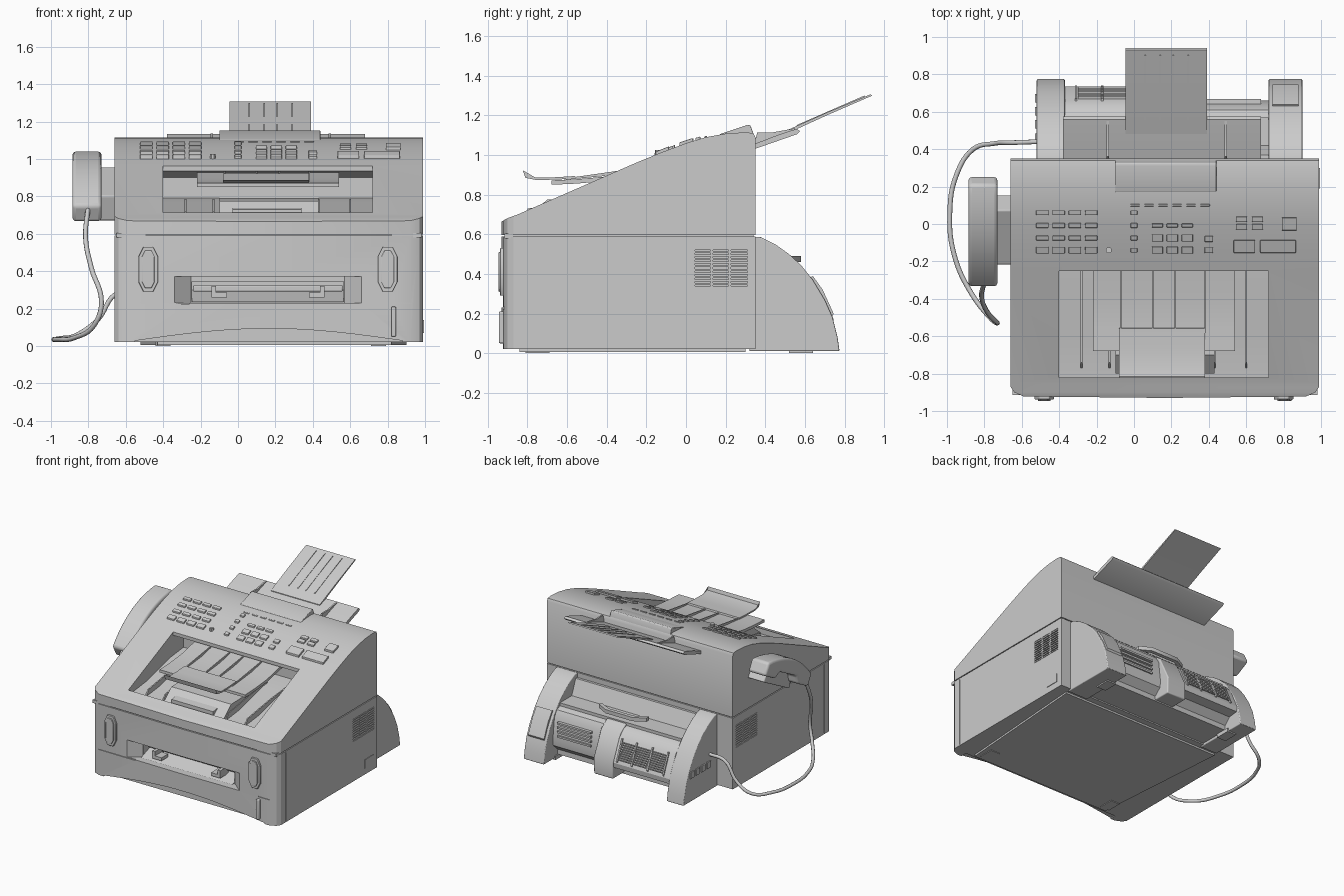
import bpy, bmesh
from math import radians, sin, cos, pi


def prism(name, pts, axis, a, b, bevel=0):
    """Extrude a 2D outline along an axis: 0 -> (y,z), 1 -> (x,z), 2 -> (x,y)."""
    bm = bmesh.new()

    def ring(t):
        out = []
        for p in pts:
            co = list(p)
            co.insert(axis, t)
            out.append(bm.verts.new(co))
        return out
    lo, hi = ring(a), ring(b)
    bm.faces.new(lo)
    bm.faces.new(hi)
    n = len(pts)
    for i in range(n):
        j = (i + 1) % n
        bm.faces.new((lo[i], lo[j], hi[j], hi[i]))
    bmesh.ops.recalc_face_normals(bm, faces=bm.faces)
    me = bpy.data.meshes.new(name)
    bm.to_mesh(me)
    bm.free()
    ob = bpy.data.objects.new(name, me)
    bpy.context.collection.objects.link(ob)
    if bevel:
        m = ob.modifiers.new("bevel", 'BEVEL')
        m.width, m.segments, m.limit_method = bevel, 3, 'ANGLE'
    return ob


def box(name, x0, x1, y0, y1, z0, z1, bevel=0):
    return prism(name, [(x0, y0), (x1, y0), (x1, y1), (x0, y1)], 2, z0, z1, bevel)


def boolean(ob, cutter, op='DIFFERENCE'):
    m = ob.modifiers.new("bool", 'BOOLEAN')
    m.operation, m.object, m.solver = op, cutter, 'EXACT'
    dg = bpy.context.evaluated_depsgraph_get()
    me = bpy.data.meshes.new_from_object(ob.evaluated_get(dg))
    ob.modifiers.clear()
    ob.data = me
    bpy.data.objects.remove(cutter)


def lerp(table, y):
    for (y0, z0), (y1, z1) in zip(table, table[1:]):
        if y <= y1:
            return z0 + (z1 - z0) * (y - y0) / (y1 - y0)
    return table[-1][1]


PLAN = [(-.66, .35), (-.66, -.87), (-.64, -.9), (-.59, -.922), (.165, -.93),
        (.92, -.922), (.97, -.9), (.99, -.87), (.99, .35)]
TOP = [(-.93, .665), (-.9, .682), (-.85, .7), (-.25, .962), (-.12, 1.015), (0, 1.06),
       (.1, 1.09), (.2, 1.108), (.3, 1.115), (.34, 1.11)]

# Lower body: arched front skirt, scooped feed slot and panel seams
lower = prism("lower_body", PLAN, 2, .02, .59)
arch = [(-.55 + 1.43 * i / 16, .028 + .065 * sin(pi * i / 16)) for i in range(17)]
boolean(lower, prism("cut", arch + [(.88, 0), (-.55, 0)], 1, -1, -.87))
boolean(lower, prism("cut", [(-.37, -.95), (-.25, -.85), (.57, -.85), (.69, -.95)], 2, .23, .37))
boolean(lower, box("cut", -.245, .565, -.9, -.7, .235, .345))
G = .004
for x0, x1 in ((-.7, -.655), (.985, 1.1)):
    boolean(lower, box("cut", x0, x1, -.81 - G, -.81 + G, .03, .58))
    boolean(lower, box("cut", x0 + (.033 if x0 < 0 else -.008), x1 + (.018 if x0 < 0 else 0), .045, .31, .34, .52))
for x0, x1 in ((-.7, -.26), (.83, 1.1)):
    boolean(lower, box("cut", x0, x1, -1, -.917, .228 - G, .228 + G))

# Upper body: sloped profile with the paper output bay
upper = prism("upper_body", PLAN, 2, .597, 1.3)
boolean(upper, prism("cut", [(-1, .5), (-1, .64), (-.935, .65)] + TOP + [(.35, 1.09), (.36, 1.09), (.36, .5)],
                     0, -1.2, 1.2), 'INTERSECT')
boolean(upper, prism("cut", [(-.82, 1.3), (-.82, .67), (-.6, .695), (-.3, .77), (-.12, .79),
                             (-.12, .9), (-.25, .935), (-.25, 1.3)], 0, -.4, .72))
box("body_seam_core", -.65, .98, -.915, .34, .58, .605)
prism("base_plate", [(-.43, -.84), (.82, -.84), (.9, .3), (-.52, .3)], 2, .005, .03)
for x in (-.4, .75):
    for y in (-.75, .58):
        box("foot", x - .04, x + .04, y - .06, y + .06, 0, .03)

# Side grilles, side label recess frame and front switch
for s, x in ((-1, -.66), (1, .99)):
    for i in range(10):
        z = .349 + .018 * i
        box("side_grille_slat", min(x, x - s * .012), max(x, x - s * .012), .045, .31, z - .005, z + .005)
    for y in (.13, .22):
        box("side_grille_post", min(x, x - s * .012), max(x, x - s * .012), y - .006, y + .006, .34, .52)
box("side_cover", .98, .994, .19, .3, .07, .14)
box("power_switch", .82, .845, -.945, -.9, .05, .21, .006)

# Front grips
for gx in (-.48, .8):
    for k, (w, h, d) in enumerate(((.052, .12, .938), (.034, .1, .946))):
        prism("front_grip", [(gx - w, .41 - h + w), (gx - w * .5, .41 - h), (gx + w * .5, .41 - h), (gx + w, .41 - h + w),
                             (gx + w, .41 + h - w), (gx + w * .5, .41 + h), (gx - w * .5, .41 + h), (gx - w, .41 + h - w)],
              1, -d, -.9, .004)

# Manual feed tray with its two paper guides
prism("feed_ramp", [(-.88, .235), (-.7, .235), (-.7, .30)], 0, -.245, .565)
box("feed_roller_bar", -.24, .56, -.80, -.77, .29, .325, .008)
for s in (-1, 1):
    box("feed_guide", .16 + s * .29 - .012, .16 + s * .29 + .012, -.885, -.75, .26, .32)
    x0, x1 = sorted((.16 + s * .29, .16 + s * .22))
    box("feed_guide_foot", x0, x1, -.885, -.8, .26, .285)

# Output bay ribs and lower stop
for x in (-.28, -.13, .08, .26, .43, .6):
    prism("bay_rib", [(-.78, .66), (-.74, .72), (-.45, .765), (-.25, .785), (-.25, .66)], 0, x - .005, x + .005)
prism("lower_stop", [(-.8, .66), (-.8, .69), (-.7, .775), (-.5, .78), (-.3, .79), (-.3, .74)], 0, -.1, .43)

# Upper document tray, its ribs and front flap
tray = [(-.68, .872), (-.55, .878), (-.4, .892), (-.25, .925), (-.15, .94)]
prism("document_tray", tray + [(y, z - .022) for y, z in reversed(tray)], 0, -.22, .54)
for x in (-.07, .1, .22, .38):
    prism("document_tray_rib", [(-.62, .874), (-.57, .888), (-.25, .934), (-.25, .91)], 0, x - .004, x + .004)
flap = [(-.823, .923), (-.815, .897), (-.76, .886), (-.66, .888), (-.56, .894)]
prism("tray_flap", flap + [(y + .004, z - .012) for y, z in reversed(flap)], 0, -.08, .38)
prism("tray_catch", [(-.8, .70), (-.8, .73), (-.6, .76), (-.6, .70)], 0, -.03, .34)


# Control panel buttons that follow the panel surface
def button(x, y, w, h, rise=.012):
    y0, y1 = y - h / 2, y + h / 2
    prism("button", [(y0, lerp(TOP, y0) - .02), (y0, lerp(TOP, y0) + rise),
                     (y1, lerp(TOP, y1) + rise), (y1, lerp(TOP, y1) - .02)], 0, x - w / 2, x + w / 2, .003)


ROWS = (.06, -.008, -.075, -.14)
for y in ROWS:
    for i in range(4):
        button(-.49 + .087 * i, y, .066, .025 if y > -.1 else .035)
    button(0, y, .035, .025)
for y in ROWS[1:]:
    for x in (.125, .205, .285):
        button(x, y, .06, .02 if y > -.05 else .038)
for i in range(6):
    button(.005 + .075 * i, .1, .05, .012, .006)
for y in (-.08, -.14):
    button(.4, y, .045, .03)
for x in (.575, .66):
    for y in (.025, -.015):
        button(x, y, .06, .028)
for x, y, w in ((.83, 0, .08), (.59, -.12, .115), (.77, -.12, .19)):
    button(x, y, w, .068, .016)
prism("round_button", [(-.135 + .016 * cos(i * pi / 6), -.14 + .016 * sin(i * pi / 6)) for i in range(12)], 2, .98, 1.025)

# Document feeder hood, rear support, ribs and paper extension
prism("feeder_hood", [(.17, 1.08), (.17, 1.105), (.31, 1.152), (.325, 1.15), (.34, 1.11), (.34, 1.08)], 0, -.1, .44, .004)
prism("feeder_support", [(.33, 1.025), (.33, 1.05), (.46, 1.1), (.56, 1.133), (.575, 1.12), (.56, 1.105)], 0, -.38, .68)
for x in (-.14, .49):
    prism("paper_guide", [(.34, 1.04), (.36, 1.115), (.44, 1.115), (.55, 1.135), (.55, 1.11)], 0, x - .006, x + .006)
prism("paper_extension", [(.48, 1.095), (.48, 1.112), (.7, 1.21), (.93, 1.306), (.94, 1.3), (.71, 1.2)], 0, -.045, .39)
for x in (.06, .14, .21, .29):
    prism("extension_rib", [(.55, 1.13), (.56, 1.152), (.9, 1.3), (.91, 1.29)], 0, x - .004, x + .004)

# Rear: curved side arms and cover between them
ARM = [(.32, .01), (.32, .59), (.38, .585), (.45, .55), (.52, .5), (.58, .445), (.64, .37),
       (.7, .27), (.74, .18), (.765, .08), (.775, .01)]
prism("rear_arm_left", ARM, 0, -.52, -.37, .006)
prism("rear_arm_right", ARM, 0, .72, .9, .006)
prism("arm_trim", [(.625, .38), (.64, .39), (.69, .32), (.745, .2), (.735, .18)], 0, .74, .88)
BACK = [(.34, .07), (.34, .42), (.56, .41), (.61, .39), (.66, .34), (.735, .17), (.73, .13), (.65, .12), (.6, .07)]
prism("rear_cover", BACK, 0, -.37, .13)
prism("rear_cover_vented", [(.34, .07), (.34, .42), (.56, .41), (.61, .39), (.64, .34), (.66, .17),
                            (.655, .12), (.6, .07)], 0, .3, .72)
prism("rear_latch", [(.34, .04), (.34, .42), (.58, .42), (.65, .37), (.745, .17), (.74, .04)], 0, .13, .3, .008)
box("rear_crossbar", -.37, .72, .34, .6, .03, .1)
prism("rear_shelf", [(.34, .4), (.34, .55), (.37, .55), (.42, .43), (.57, .43), (.57, .4)], 0, -.37, .72)
prism("rear_bracket", [(-.02, .5), (.08, .55), (.3, .55), (.4, .5), (.4, .53), (.31, .58), (.07, .58), (-.02, .53)],
      2, .46, .49)
for i in range(9):
    y, z = .67 + .0065 * i, .318 - .0147 * i
    prism("rear_grille_slat", [(y - .01, z), (y + .012, z + .005), (y + .012, z - .003)], 0, -.3, .1)
for x in (-.31, -.17, -.03, .1):
    prism("rear_grille_post", [(.64, .34), (.67, .345), (.74, .185), (.72, .17)], 0, x - .006, x + .006)
for i in range(4):
    box("rear_vent_slat", .38, .68, .63, .667, .2 + .035 * i, .215 + .035 * i)

# Line sockets on the left arm
for i in range(4):
    box("line_socket", -.53, -.5, .44 + .07 * i, .485 + .07 * i, .2, .25)

# Handset and cradle
ht = [(.31 - .62 * i / 12, .04 + .07 * (1 - (1 - i / 6) ** 2)) for i in range(13)]
hs = ht + [(-.31, -.06), (-.16, -.06), (-.12, -.005), (.12, -.005), (.16, -.06), (.31, -.06)]
A = radians(28)
tilt = lambda u, v: (-.045 + u * cos(A) - v * sin(A), .86 + u * sin(A) + v * cos(A))
prism("handset", [tilt(*p) for p in hs], 0, -.885, -.73, .018)
prism("cradle", [tilt(u, v) for u, v in ((-.2, -.11), (.17, -.11), (.15, .03), (-.18, .03))], 0, -.8, -.65, .008)

# Handset cord
cord = bpy.data.curves.new("handset_cord", 'CURVE')
cord.dimensions, cord.bevel_depth, cord.bevel_resolution = '3D', .013, 2
cord.resolution_u, cord.use_fill_caps = 6, True
path = [(-.8, -.31, .75), (-.815, -.39, .58), (-.785, -.47, .42), (-.73, -.53, .23), (-.77, -.5, .11),
        (-.87, -.37, .045), (-.96, -.17, .035), (-.985, .05, .035), (-.95, .26, .04), (-.86, .4, .06),
        (-.75, .43, .14), (-.65, .435, .28), (-.51, .44, .3)]
sp = cord.splines.new('BEZIER')
sp.bezier_points.add(len(path) - 1)
for bp, co in zip(sp.bezier_points, path):
    bp.co, bp.handle_left_type, bp.handle_right_type = co, 'AUTO', 'AUTO'
bpy.context.collection.objects.link(bpy.data.objects.new("handset_cord", cord))

# Keep hard edges, smooth the gentle curves
bpy.ops.object.select_all(action='DESELECT')
for ob in bpy.context.scene.objects:
    if ob.type == 'MESH':
        ob.select_set(True)
bpy.context.view_layer.objects.active = lower
bpy.ops.object.shade_smooth_by_angle(angle=radians(30))
